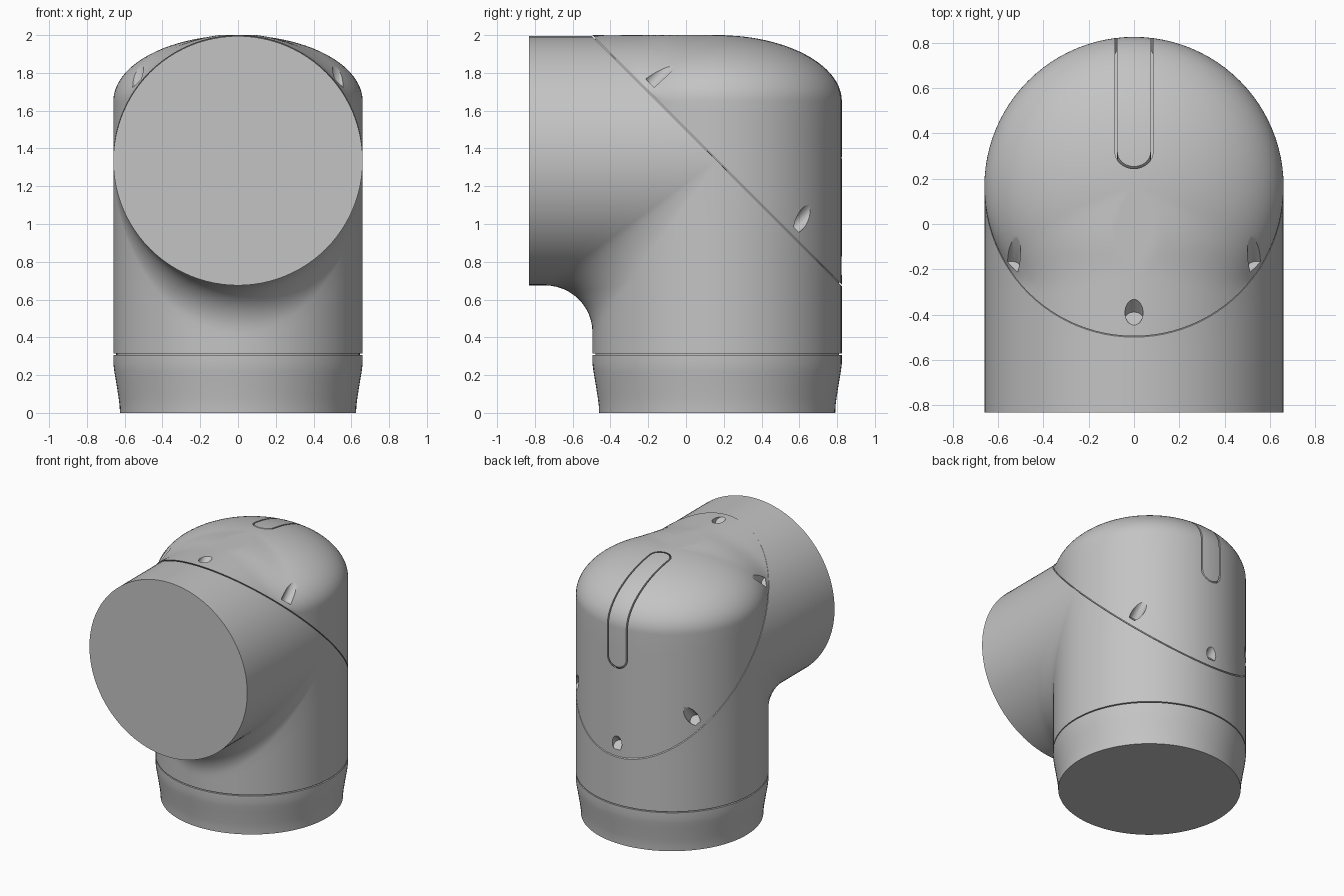
import bpy, bmesh, math
from mathutils import Matrix, Vector

if "Cube" in bpy.data.objects:
    bpy.data.objects.remove(bpy.data.objects["Cube"])

R, CY, CZ = 0.66, 0.165, 1.335      # tube radius and elbow centre
FRONT, COLLAR_Z, GAP = -0.832, 0.31, 0.004
SEG = 96
TAU = 2 * math.pi

grey = bpy.data.materials.new("light grey")
grey.use_nodes = True
colour = (0.55, 0.55, 0.55, 1)
grey.diffuse_color = colour
grey.node_tree.nodes["Principled BSDF"].inputs["Base Color"].default_value = colour

# Frame of the slanted joint plane: x, along the slope, outward normal
h = math.sqrt(0.5)
PLANE = Matrix(((1, 0, 0, 0), (0, -h, h, CY), (0, h, h, CZ), (0, 0, 0, 1)))


def finish(bm, name, smooth=True):
    bmesh.ops.remove_doubles(bm, verts=bm.verts, dist=0.0004)
    bmesh.ops.holes_fill(bm, edges=[e for e in bm.edges if e.is_boundary], sides=0)
    bmesh.ops.recalc_face_normals(bm, faces=bm.faces)
    mesh = bpy.data.meshes.new(name)
    bm.to_mesh(mesh)
    bm.free()
    mesh.materials.append(grey)
    ob = bpy.data.objects.new(name, mesh)
    bpy.context.collection.objects.link(ob)
    if smooth:
        shade(ob)
    return ob


def shade(ob):
    bpy.ops.object.select_all(action="DESELECT")
    ob.select_set(True)
    bpy.context.view_layer.objects.active = ob
    bpy.ops.object.shade_smooth_by_angle(angle=math.radians(35))


def loft(bm, columns, skip=lambda i, j: False):
    """Skin a closed ring of point columns."""
    grid = [[bm.verts.new(p) for p in col] for col in columns]
    for i, a in enumerate(grid):
        b = grid[(i + 1) % len(grid)]
        for j in range(len(a) - 1):
            if not skip(i, j):
                bm.faces.new((a[j], b[j], b[j + 1], a[j + 1]))


# Elbow body: each line runs along the front tube, round the fillet, then down
ARC, STRAIGHT = 12, 4


def elbow_line(i):
    a = TAU * i / SEG
    x, c = R * math.sin(a), math.cos(a)
    y0, z0 = CY - R * c, CZ - R * c
    y1, z1 = CY - R * abs(c), CZ - R * abs(c)
    if c < -1e-6:
        bend = [(x, y1 - GAP, z0)] * ARC + [(x, y0, z1 - GAP)]
    else:
        e = 0.25 * c
        turns = [math.pi / 2 * k / ARC for k in range(ARC + 1)]
        bend = [(x, y0 - e + e * math.sin(t), z0 - e + e * math.cos(t)) for t in turns]
    start, end = Vector((x, FRONT, z0)), Vector((x, y0, COLLAR_Z + GAP))
    first, last = Vector(bend[0]), Vector(bend[-1])
    steps = [k / STRAIGHT for k in range(STRAIGHT)]
    return ([start.lerp(first, s) for s in steps] + bend
            + [last.lerp(end, s + 1 / STRAIGHT) for s in steps])


def over_joint(i, j):
    mid = math.cos(TAU * (i + 0.5) / SEG)
    return mid < 0 and STRAIGHT <= j < STRAIGHT + ARC


bm = bmesh.new()
loft(bm, [elbow_line(i) for i in range(SEG)], over_joint)
finish(bm, "elbow_body")


# End cap: domed top that blends into the front tube, with walls down to the joint
def cap_height(x, y):
    t = min(1, math.hypot(x, y) / R)
    dome = 1.65 + 0.35 * math.sqrt(max(0, 1 - t * t))
    if y >= 0:
        return dome
    tube = CZ + 0.005 + math.sqrt(max(0, R * R - x * x))
    u = min(1, -y / 0.3)
    k = 0.001 + 0.07 * u * u * (3 - 2 * u)
    blend = max(k - abs(dome - tube), 0) / k
    return min(2, max(dome, tube) + blend * blend * k / 4)


RINGS, WALL = 28, 6


def cap_line(i):
    a = TAU * i / SEG
    ca, sa = math.cos(a), math.sin(a)
    line = []
    for k in range(RINGS + 1):
        rho = R * math.sin(math.pi / 2 * k / RINGS)
        line.append((rho * ca, CY + rho * sa, cap_height(rho * ca, rho * sa)))
    rim = CZ - R * sa + 0.005
    x, y, top = line[-1]
    top = max(top, rim)
    line[-1] = (x, y, top)
    return line + [(x, y, top + (rim - top) * k / WALL) for k in range(1, WALL + 1)]


bm = bmesh.new()
loft(bm, [cap_line(i) for i in range(SEG)], lambda i, j: False)
cap = finish(bm, "end_cap", False)

# Cutters: six screw holes square to the joint, and the groove of the inlay strip
bm = bmesh.new()
floor, depth = 0.039, 0.6
holes = [(0, 0.862), (0, -0.862)]
for side in (-1, 1):
    holes += [(side * 0.54, 0.545), (side * 0.48, -0.537)]
for x, w in holes:
    place = PLANE @ Matrix.Translation((x, w, floor + depth / 2))
    bmesh.ops.create_cone(bm, cap_ends=True, segments=28, radius1=0.04,
                          radius2=0.04, depth=depth, matrix=place)


def strip_outline(half):
    pts = []
    for k in range(34):
        a = math.pi * (k % 17) / 16 + (math.pi if k > 16 else 0)
        centre = 0.353 if k <= 16 else -0.4
        pts.append((half * math.cos(a), centre + half * h * math.sin(a)))
    return pts


columns = []
for (xo, wo), (xi, wi) in zip(strip_outline(0.084), strip_outline(0.074)):
    corners = ((xo, wo, 0.42), (xo, wo, 1.1), (xi, wi, 1.1), (xi, wi, 0.42), (xo, wo, 0.42))
    columns.append([PLANE @ Vector(p) for p in corners])
loft(bm, columns)
cutter = finish(bm, "cap_cutter", False)
cutter.hide_render = True

cut = cap.modifiers.new("cut", "BOOLEAN")
cut.operation, cut.solver, cut.object = "DIFFERENCE", "EXACT", cutter
bpy.context.view_layer.objects.active = cap
bpy.ops.object.modifier_apply(modifier=cut.name)
bpy.data.objects.remove(cutter)
shade(cap)

# Gasket set back inside the slanted joint
bm = bmesh.new()
bmesh.ops.create_cone(bm, cap_ends=True, segments=SEG, radius1=R - 0.015, radius2=R - 0.015,
                      depth=0.02, matrix=PLANE @ Matrix.Diagonal((1, 1 / h, 1, 1)))
finish(bm, "joint_gasket")

# Flared base collar, with a recessed neck that leaves a fine groove under the body
profile = [(0.645, 0.33), (0.645, 0.306), (R, 0.306), (R, 0.26), (0.655, 0.22), (0.648, 0.18),
           (0.64, 0.13), (0.632, 0.08), (0.627, 0.04), (0.625, 0)]
bm = bmesh.new()
loft(bm, [[(r * math.cos(TAU * i / SEG), CY + r * math.sin(TAU * i / SEG), z)
           for r, z in profile] for i in range(SEG)])
finish(bm, "base_collar")
